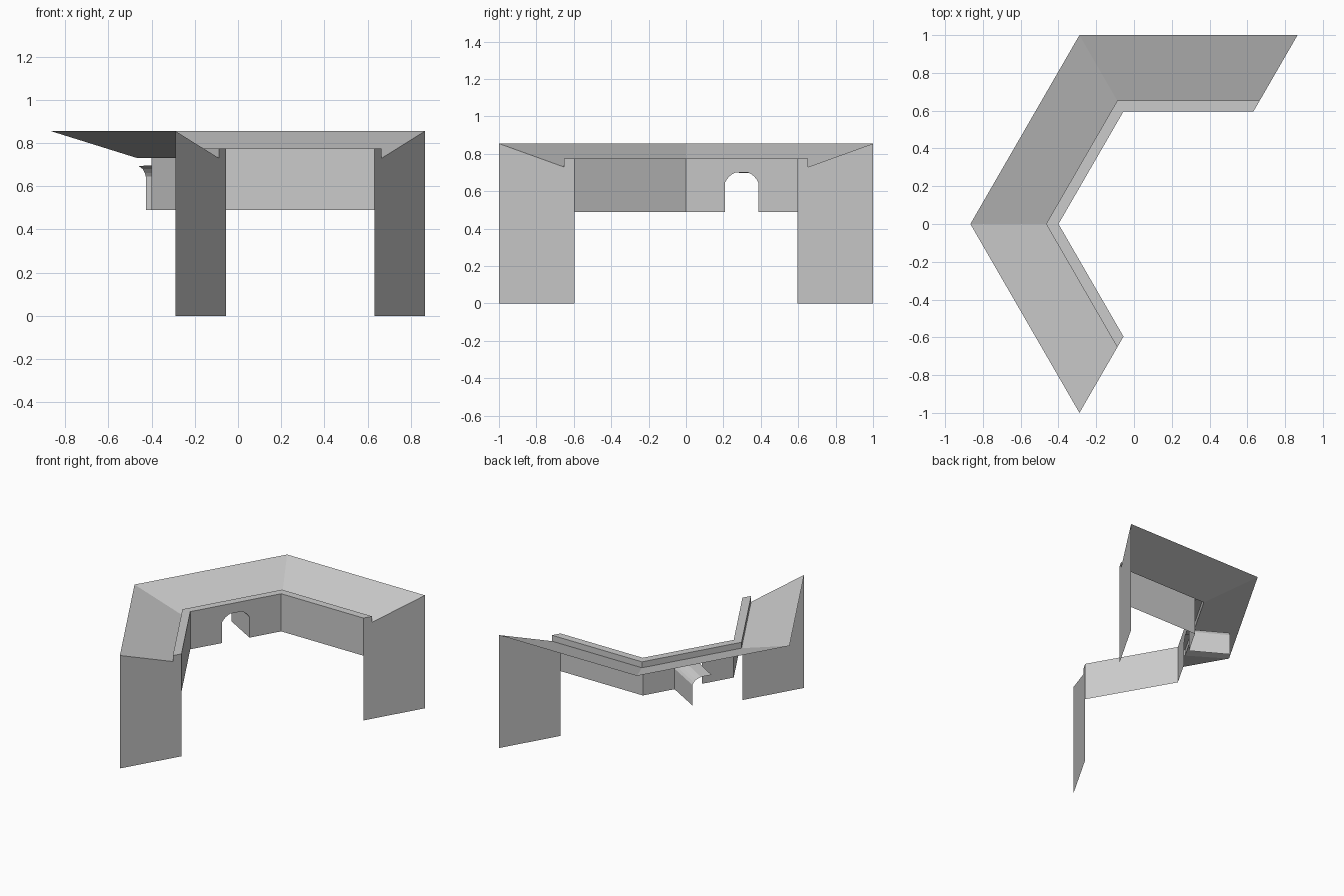
import bpy, bmesh, math
from mathutils import Vector

if "Cube" in bpy.data.objects:
    bpy.data.objects.remove(bpy.data.objects["Cube"])

CX = 0.2885                       # hexagon centre
C30 = math.cos(math.radians(30))
ANGLES = [240, 180, 120, 60]      # corners of the half hexagon
R_OUT, R_MID, R_IN = 1.0, 0.653, 0.596   # distances to the flats
WALL_TOP, WALL_BOTTOM = 0.775, 0.49


def corner(apothem, angle, z):
    a, r = math.radians(angle), apothem / C30
    return Vector((CX + r * math.cos(a), r * math.sin(a), z))


def make(name, faces):
    bm = bmesh.new()
    for pts in faces:
        bm.faces.new([bm.verts.new(p) for p in pts])
    bmesh.ops.remove_doubles(bm, verts=bm.verts, dist=0.0002)
    me = bpy.data.meshes.new(name)
    bm.to_mesh(me)
    bm.free()
    ob = bpy.data.objects.new(name, me)
    bpy.context.collection.objects.link(ob)
    return ob


def sweep(profile, angles):
    faces = []
    for a, b in zip(angles, angles[1:]):
        for (r0, z0), (r1, z1) in zip(profile, profile[1:]):
            faces.append([corner(r0, a, z0), corner(r0, b, z0),
                          corner(r1, b, z1), corner(r1, a, z1)])
    return faces


# Sloping roof with raised inner lip
roof = [(R_OUT, 0.855), (R_MID, 0.73), (R_MID, WALL_TOP), (R_IN, WALL_TOP)]
make("roof", sweep(roof, ANGLES))

# Plain inner walls on the outer two sides
wall = [(R_IN, WALL_TOP), (R_IN, WALL_BOTTOM)]
make("front_inner_wall", sweep(wall, ANGLES[:2]))
make("back_inner_wall", sweep(wall, ANGLES[2:]))

# End walls reaching the ground
end_profile = [(R_OUT, 0)] + roof + [(R_IN, 0)]
for name, a, flip in (("front_end_wall", 240, 1), ("back_end_wall", 60, -1)):
    make(name, [[corner(r, a, z) for r, z in end_profile][::flip]])

# Middle wall with an arched doorway
start, end = corner(R_IN, 180, 0), corner(R_IN, 120, 0)
along = (end - start).normalized()
centre = (start + end) / 2
half = (end - start).length / 2
outward = Vector((-C30, 0.5, 0))
side = [(0.104, WALL_BOTTOM), (0.104, 0.645), (0.093, 0.662),
        (0.077, 0.679), (0.059, 0.692), (0.04, 0.70)]
arch = side + [(-t, z) for t, z in reversed(side)]


def on_wall(t, z, depth=0.0):
    return centre + along * t + outward * depth + Vector((0, 0, z))


outline = [(half, WALL_BOTTOM)] + arch + [(-half, WALL_BOTTOM),
                                          (-half, WALL_TOP), (half, WALL_TOP)]
make("doorway_wall", [[on_wall(t, z) for t, z in reversed(outline)]])

# Passage behind the doorway: one jamb and its half of the vault
vault = side + [(-0.04, 0.70)]
DEPTH = 0.29
drop = lambda z: z - (0.007 if z > 0.69 else 0)
make("doorway_passage", [
    [on_wall(t0, z0), on_wall(t1, z1),
     on_wall(t1, drop(z1), DEPTH), on_wall(t0, drop(z0), DEPTH)]
    for (t0, z0), (t1, z1) in zip(vault, vault[1:])])
